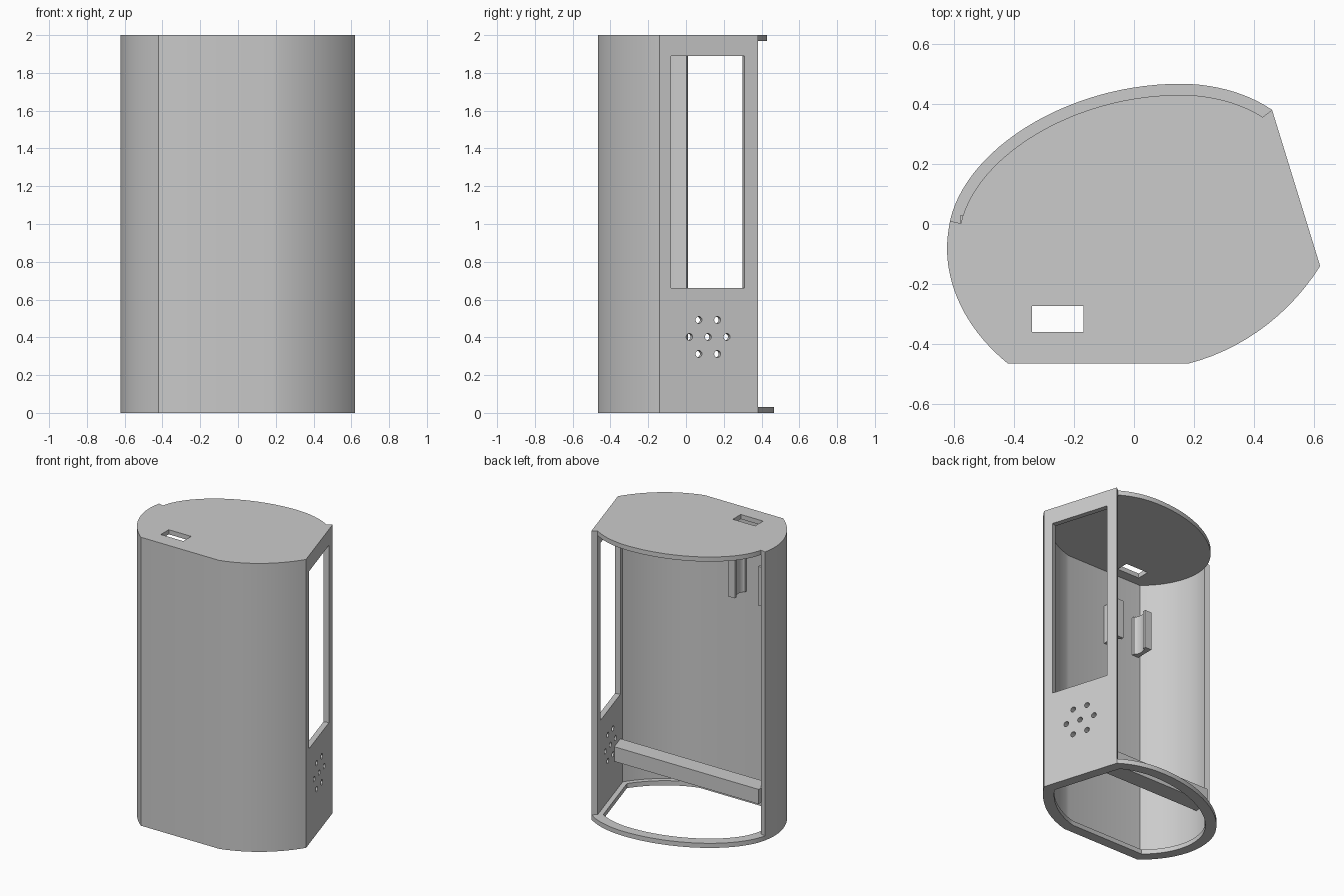
import bpy, bmesh, math
from mathutils import Vector, Matrix
from mathutils.geometry import interpolate_bezier

cube = bpy.data.objects.get("Cube")
if cube:
    bpy.data.objects.remove(cube, do_unlink=True)

grey = bpy.data.materials.new("plain grey")
grey.use_nodes = True
COLOUR = (0.6, 0.6, 0.6, 1)
grey.diffuse_color = COLOUR
grey.node_tree.nodes["Principled BSDF"].inputs["Base Color"].default_value = COLOUR


def finish(name, bm):
    bmesh.ops.recalc_face_normals(bm, faces=bm.faces)
    mesh = bpy.data.meshes.new(name)
    bm.to_mesh(mesh)
    bm.free()
    mesh.materials.append(grey)
    obj = bpy.data.objects.new(name, mesh)
    bpy.context.collection.objects.link(obj)
    return obj


def prism(name, outline, z0, z1):
    bm = bmesh.new()
    face = bm.faces.new([bm.verts.new((p[0], p[1], z0)) for p in outline])
    ext = bmesh.ops.extrude_face_region(bm, geom=[face])
    top = [v for v in ext["geom"] if isinstance(v, bmesh.types.BMVert)]
    bmesh.ops.translate(bm, verts=top, vec=(0, 0, z1 - z0))
    return finish(name, bm)


def band(name, outer, inner, z0, z1, closed):
    """Wall of constant thickness between two matching outlines."""
    bm = bmesh.new()
    rows = [[bm.verts.new((p.x, p.y, z)) for z, p in ((z0, o), (z1, o), (z1, i), (z0, i))]
            for o, i in zip(outer, inner)]
    n = len(rows)
    for k in range(n if closed else n - 1):
        a, b = rows[k], rows[(k + 1) % n]
        for j in range(4):
            m = (j + 1) % 4
            bm.faces.new((a[j], a[m], b[m], b[j]))
    if not closed:
        bm.faces.new(rows[0])
        bm.faces.new(rows[-1])
    return finish(name, bm)


def offset(pts, d):
    """Inward mitred offset of a closed counter-clockwise outline."""
    out = []
    for k, p in enumerate(pts):
        a = (p - pts[k - 1]).normalized()
        b = (pts[(k + 1) % len(pts)] - p).normalized()
        n1, n2 = Vector((-a.y, a.x)), Vector((-b.y, b.x))
        out.append(p + (n1 + n2) * d / (1 + n1.dot(n2)))
    return out


def bezier(a, b, c, d, n):
    return [Vector(p[:2]) for p in interpolate_bezier(*(Vector((*q, 0)) for q in (a, b, c, d)), n)]


def cut(target, cutters):
    for c in cutters:
        mod = target.modifiers.new("cut", "BOOLEAN")
        mod.operation = "DIFFERENCE"
        mod.solver = "EXACT"
        mod.object = c
        bpy.context.view_layer.objects.active = target
        bpy.ops.object.modifier_apply(modifier=mod.name)
        bpy.data.objects.remove(c, do_unlink=True)


# Plan outline: walled part, then the open back
edge, left, front_l = (-.613, .01), (-.623, -.08), (-.42, -.465)
front_r, side_f, side_b, crown = (.18, -.465), (.62, -.14), (.46, .38), (.155, .467)
walled = (bezier(edge, (-.618, -.02), (-.623, -.05), left, 4)[:-1]
          + bezier(left, (-.623, -.22), (-.55, -.36), front_l, 14)
          + bezier(front_r, (.36, -.42), (.52, -.30), side_f, 14)
          + [Vector(side_b)])
back = (bezier(side_b, (.38, .435), (.27, .467), crown, 12)[1:]
        + bezier(crown, (-.22, .467), (-.56, .25), edge, 28)[1:-1])
outline = walled + back
inner = offset(outline, .037)
n = len(walled)
BASE, LID = .032, 1.968

shell = band("wall_shell", walled, inner[:n], BASE, LID, False)
rim = band("base_rim", outline, offset(outline, .07), 0, BASE, True)
lid = prism("top_plate", walled + inner[n - 1:] + inner[:1], LID, 2)

# Frame of the slanted side wall: along it, up, outward
a, b = Vector((*side_f, 0)), Vector((*side_b, 0))
along = (b - a).normalized()
out = Vector((along.y, -along.x, 0))


def on_side(y, z):
    p = a + (b - a) * (y - a.y) / (b.y - a.y)
    m = Matrix((along, Vector((0, 0, 1)), out)).transposed().to_4x4()
    m.translation = Vector((p.x, p.y, z))
    return m


# Window opening and speaker holes in the side wall
y0, y1, z0, z1 = -.08, .31, .66, 1.89
bm = bmesh.new()
width = (y1 - y0) / along.y
bmesh.ops.create_cube(bm, size=1, matrix=on_side((y0 + y1) / 2, (z0 + z1) / 2)
                      @ Matrix.Diagonal((width, z1 - z0, .2, 1)))
cutters = [finish("window_cutter", bm)]
centre = (.117, .402)
holes = [centre] + [(centre[0] + .099 * math.cos(k * math.pi / 3),
                     centre[1] + .104 * math.sin(k * math.pi / 3)) for k in range(6)]
for y, z in holes:
    bm = bmesh.new()
    bmesh.ops.create_cone(bm, cap_ends=True, segments=20, radius1=.018, radius2=.018,
                          depth=.2, matrix=on_side(y, z))
    cutters.append(finish("hole_cutter", bm))
cut(shell, cutters)

# Slot through the top plate
slot_x = -.254
cut(lid, [prism("slot_cutter", [(-.34, -.36), (-.168, -.36), (-.168, -.273), (-.34, -.273)], 1.9, 2.1)])

# Cross beam between the side walls
prism("cross_beam", [(-.59, -.09), (.57, -.09), (.533, .03), (-.577, .03)], .25, .352)

# Pair of clips with a hollow facing each other, on the front wall
for side, label in ((-1, "left"), (1, "right")):
    hollow = [(.09 + .022 * -math.sin(t), -.365 + .045 * math.cos(t))
              for t in [math.pi * k / 10 for k in range(11)]]
    hollow = [(.09 + (.09 - x), y) for x, y in hollow]
    profile = [(.09, -.30), *hollow, (.09, -.435), (.14, -.435), (.14, -.30)]
    prism("clip_" + label, [(slot_x + side * x, y) for x, y in profile], 1.44, 1.71)

# Smooth the curves, keep the edges sharp
bpy.ops.object.select_all(action="DESELECT")
for obj in bpy.context.collection.objects:
    if obj.type == "MESH" and grey.name in obj.data.materials:
        obj.select_set(True)
        bpy.context.view_layer.objects.active = obj
bpy.ops.object.shade_smooth_by_angle(angle=math.radians(20))
